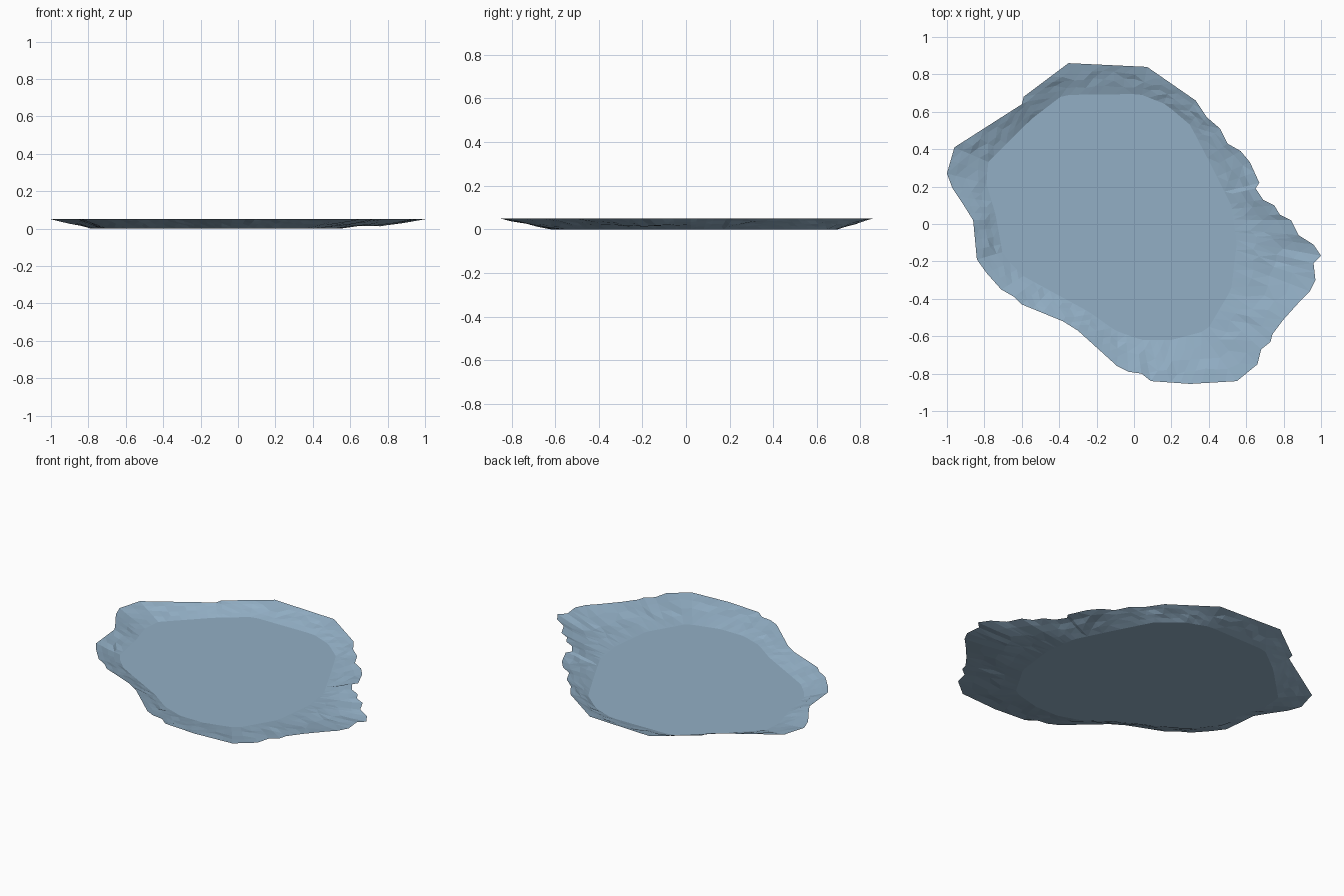
import bpy, bmesh, math, random
from mathutils import Vector

if "Cube" in bpy.data.objects:
    bpy.data.objects.remove(bpy.data.objects["Cube"])

random.seed(4)
DEPTH = 0.05
CENTRE = Vector((-0.08, 0.03))

# Ragged shoreline at the top of the bank, clockwise from the back
RIM = [(-.35, .86), (.07, .84), (.2, .75), (.33, .66), (.39, .57), (.46, .51),
       (.5, .43), (.57, .39), (.62, .33), (.67, .22), (.65, .19), (.69, .13),
       (.75, .1), (.78, .05), (.84, .02), (.88, -.06), (.96, -.11), (1, -.17),
       (.96, -.21), (.97, -.3), (.94, -.36), (.89, -.41), (.8, -.51),
       (.74, -.59), (.73, -.63), (.68, -.67), (.66, -.75), (.55, -.84),
       (.3, -.855), (.09, -.84), (.04, -.8), (-.03, -.79), (-.09, -.76),
       (-.3, -.57), (-.38, -.52), (-.6, -.43), (-.64, -.39), (-.71, -.35),
       (-.79, -.26), (-.84, -.19), (-.86, .02), (-.91, .1), (-.97, .19),
       (-1, .27), (-.96, .41), (-.6, .64), (-.59, .68)]

# Outline of the flat bottom
FLOOR = [(-.38, .69), (.03, .695), (.17, .64), (.3, .53), (.42, .3), (.52, .1),
         (.55, -.1), (.52, -.35), (.39, -.57), (.2, -.62), (.04, -.62),
         (-.1, -.57), (-.24, -.47), (-.59, -.28), (-.7, -.17), (-.74, .05),
         (-.79, .22), (-.78, .33), (-.55, .56)]


def hit(poly, direction):
    """Where a ray from the centre crosses an outline."""
    for a, b in zip(poly, poly[1:] + poly[:1]):
        a, edge = Vector(a) - CENTRE, Vector(b) - Vector(a)
        det = direction.cross(edge)
        if abs(det) < 1e-9:
            continue
        t, u = a.cross(edge) / det, a.cross(direction) / det
        if t > 0 and -1e-6 <= u <= 1 + 1e-6:
            return CENTRE + direction * t


def split(poly, step):
    """Add points along the long edges of an outline."""
    out = []
    for a, b in zip(poly, poly[1:] + poly[:1]):
        a, b = Vector(a), Vector(b)
        n = max(1, round((b - a).length / step))
        out += [a.lerp(b, i / n) for i in range(n)]
    return out


# Bank: rings climbing from the bottom to the shoreline
bm = bmesh.new()
rings = [[] for _ in range(5)]
usual = [0, .013, .026, .039, DEPTH]
shelf = [0, .015, .013, .027, DEPTH]      # shallow ledge in the right-hand lobe
for outer in split(RIM, 0.06):
    inner = hit(FLOOR, (outer - CENTRE).normalized())
    lobe = max(0, 1 - abs(outer.y + .25) / .35) if outer.x > .5 else 0
    for k, ring in enumerate(rings):
        wobble = 0 if k in (0, 4) else 1
        t = k / 4 + wobble * random.uniform(-.05, .05)
        z = usual[k] + (shelf[k] - usual[k]) * lobe
        z += wobble * random.uniform(-.0025, .0025)
        p = inner.lerp(outer, t)
        ring.append(bm.verts.new((p.x, p.y, z)))

count = len(rings[0])
for low, high in zip(rings, rings[1:]):
    for i in range(count):
        j = (i + 1) % count
        bm.faces.new((low[i], high[i], high[j], low[j]))
bmesh.ops.triangulate(bm, faces=bm.faces[:])

# Flat bottom
bm.faces.new(rings[0])
bmesh.ops.recalc_face_normals(bm, faces=bm.faces[:])
if sum(f.normal.z * f.calc_area() for f in bm.faces) < 0:
    bmesh.ops.reverse_faces(bm, faces=bm.faces[:])

mesh = bpy.data.meshes.new("pond_basin")
bm.to_mesh(mesh)
bm.free()
basin = bpy.data.objects.new("pond_basin", mesh)
bpy.context.collection.objects.link(basin)

blue = bpy.data.materials.new("grey blue")
blue.diffuse_color = (0.29, 0.43, 0.56, 1)
blue.use_nodes = True
blue.node_tree.nodes["Principled BSDF"].inputs["Base Color"].default_value = blue.diffuse_color
mesh.materials.append(blue)
